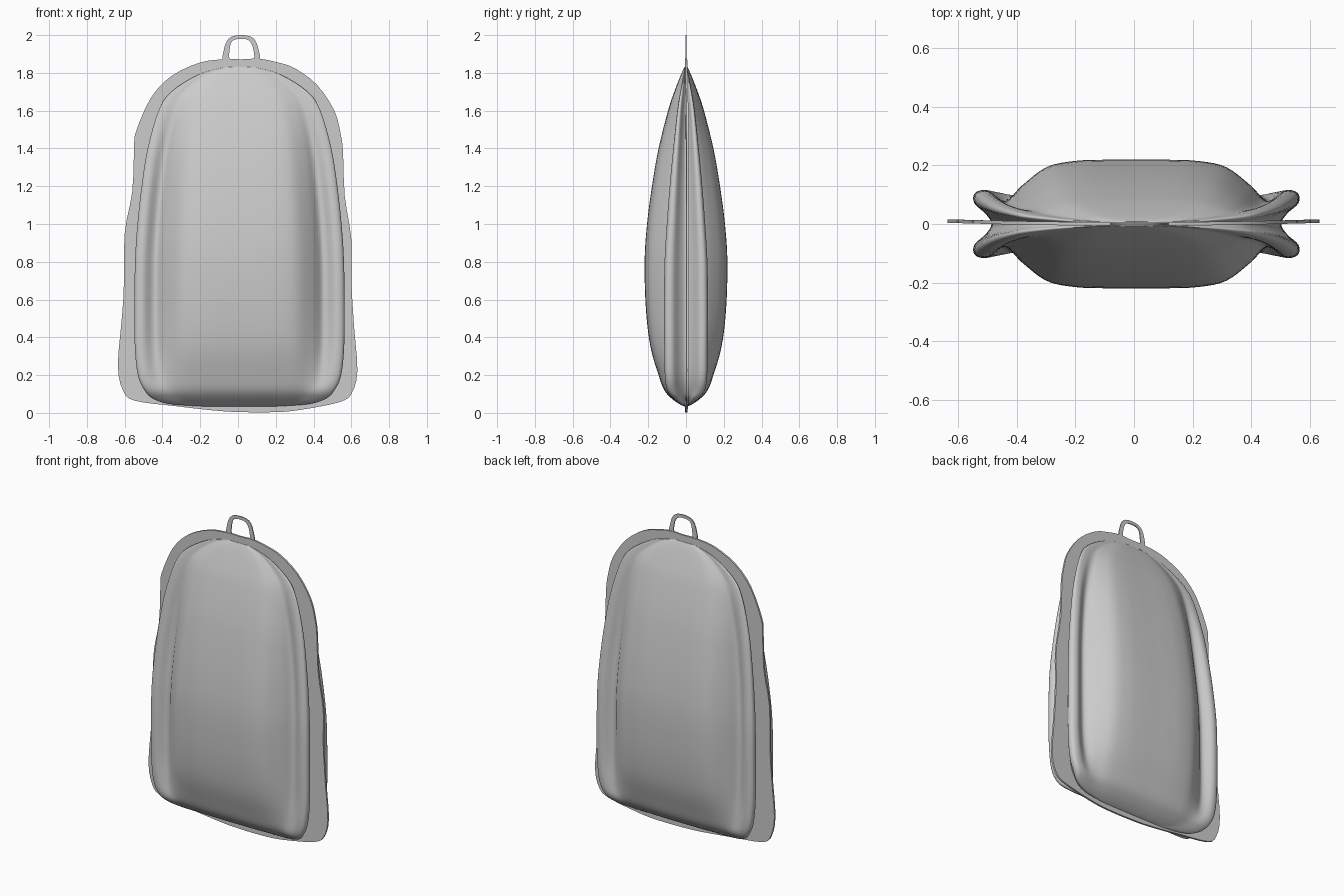
import bpy, bmesh, math
from mathutils import Vector


def smooth(points, steps, closed=False):
    """Catmull-Rom curve through tuples of any length."""
    n, out = len(points), []
    get = (lambda i: points[i % n]) if closed else (lambda i: points[max(0, min(n - 1, i))])
    for i in range(n if closed else n - 1):
        for s in range(steps):
            t = s / steps
            out.append(tuple(
                0.5 * (2 * b + (c - a) * t + (2 * a - 5 * b + 4 * c - d) * t * t
                       + (3 * b - a - 3 * c + d) * t ** 3)
                for a, b, c, d in zip(get(i - 1), get(i), get(i + 1), get(i + 2))))
    if not closed:
        out.append(tuple(points[-1]))
    return out


def loft(name, rings, wrap=False, angle=40):
    """Skin closed rings of points; wrap joins last ring to first."""
    bm = bmesh.new()
    rows = [[bm.verts.new(p) for p in r] for r in rings]
    n = len(rows[0])
    for k in range(len(rows) if wrap else len(rows) - 1):
        a, b = rows[k], rows[(k + 1) % len(rows)]
        for i in range(n):
            j = (i + 1) % n
            bm.faces.new((a[i], a[j], b[j], b[i]))
    if not wrap:
        bm.faces.new(rows[0])
        bm.faces.new(rows[-1])
    bmesh.ops.recalc_face_normals(bm, faces=bm.faces)
    mesh = bpy.data.meshes.new(name)
    bm.to_mesh(mesh)
    bm.free()
    ob = bpy.data.objects.new(name, mesh)
    bpy.context.collection.objects.link(ob)
    bpy.context.view_layer.objects.active = ob
    ob.select_set(True)
    bpy.ops.object.shade_smooth_by_angle(angle=math.radians(angle))
    ob.select_set(False)
    return ob


def flat_band(name, outer, inner, t):
    """Thin flat ring in the xz plane, with a slight backward sway at the sides."""
    def ring(loop, y):
        return [Vector((x, y + 0.025 * x * x, z)) for x, z in loop]
    return loft(name, [ring(outer, -t), ring(outer, t), ring(inner, t), ring(inner, -t)], True)


# Padded body: height, half width, middle depth, side ridge depth, valley strength
levels = [
    (0.035, 0.20, 0.010, 0.008, 1.00), (0.047, 0.37, 0.035, 0.030, 1.00),
    (0.075, 0.46, 0.075, 0.065, 0.98), (0.12, 0.505, 0.115, 0.100, 0.95),
    (0.20, 0.540, 0.145, 0.112, 0.85), (0.35, 0.556, 0.188, 0.114, 0.75),
    (0.55, 0.558, 0.212, 0.115, 0.70), (0.80, 0.555, 0.219, 0.112, 0.68),
    (1.00, 0.542, 0.206, 0.100, 0.66), (1.20, 0.520, 0.180, 0.085, 0.66),
    (1.40, 0.488, 0.145, 0.067, 0.75), (1.60, 0.430, 0.095, 0.046, 0.95),
    (1.70, 0.362, 0.062, 0.030, 1.00), (1.79, 0.220, 0.027, 0.014, 1.00),
    (1.83, 0.080, 0.008, 0.006, 1.00)]


def section(z, w, d, r, v):
    q = [(0, d), (0.2, d), (0.38, 0.98 * d), (0.55, 0.55 * d + 0.3 * d + 0.1 * r * v),
         (0.70, 0.42 * d + 0.5 * r * v), (0.80, r * v), (0.91, r), (0.985, 0.92 * r),
         (0.99, 0.62 * r), (0.92, 0.3 * r), (0.885, 0)]
    half = q[1:] + [(x, -y) for x, y in q[-2:0:-1]]
    full = [q[0]] + half + [(0, -d)] + [(-x, -y) for x, y in half]
    return [(x * w + 0.008, y, z) for x, y in smooth(full, 4, True)]


loft("padded_body", [section(*l) for l in smooth(levels, 4)], angle=60)

# Seam flange around the body, with its slightly wavy outline
edge = [(0.02, 0.004), (0.20, 0.004), (0.33, 0.016), (0.53, 0.055), (0.60, 0.10),
        (0.632, 0.22), (0.615, 0.45), (0.60, 0.70), (0.60, 0.92), (0.565, 1.15),
        (0.556, 1.38), (0.543, 1.48), (0.51, 1.60), (0.42, 1.735), (0.30, 1.825),
        (0.20, 1.858), (0.11, 1.875), (0.02, 1.872), (-0.07, 1.872), (-0.20, 1.855), (-0.35, 1.785),
        (-0.46, 1.67), (-0.54, 1.49), (-0.55, 1.40), (-0.56, 1.17), (-0.60, 0.95),
        (-0.605, 0.65), (-0.617, 0.48), (-0.636, 0.25), (-0.61, 0.12), (-0.55, 0.065),
        (-0.35, 0.038), (-0.12, 0.012)]
outline = smooth(edge, 3, True)
inner = [(x * 0.76, 0.95 + (z - 0.95) * 0.88) for x, z in outline]
flat_band("seam_flange", outline, inner, 0.006)

# Hanging loop at the top
loop_out = [(-0.075, 1.855), (-0.073, 1.93), (-0.05, 1.98), (-0.01, 1.998), (0.045, 1.998),
            (0.085, 1.98), (0.107, 1.93), (0.112, 1.855), (0.02, 1.84)]
loop_in = [(-0.042, 1.872), (-0.043, 1.93), (-0.033, 1.965), (-0.008, 1.978), (0.042, 1.978),
           (0.066, 1.962), (0.08, 1.93), (0.082, 1.872), (0.02, 1.862)]
flat_band("hanging_loop", smooth(loop_out, 4, True), smooth(loop_in, 4, True), 0.003)
